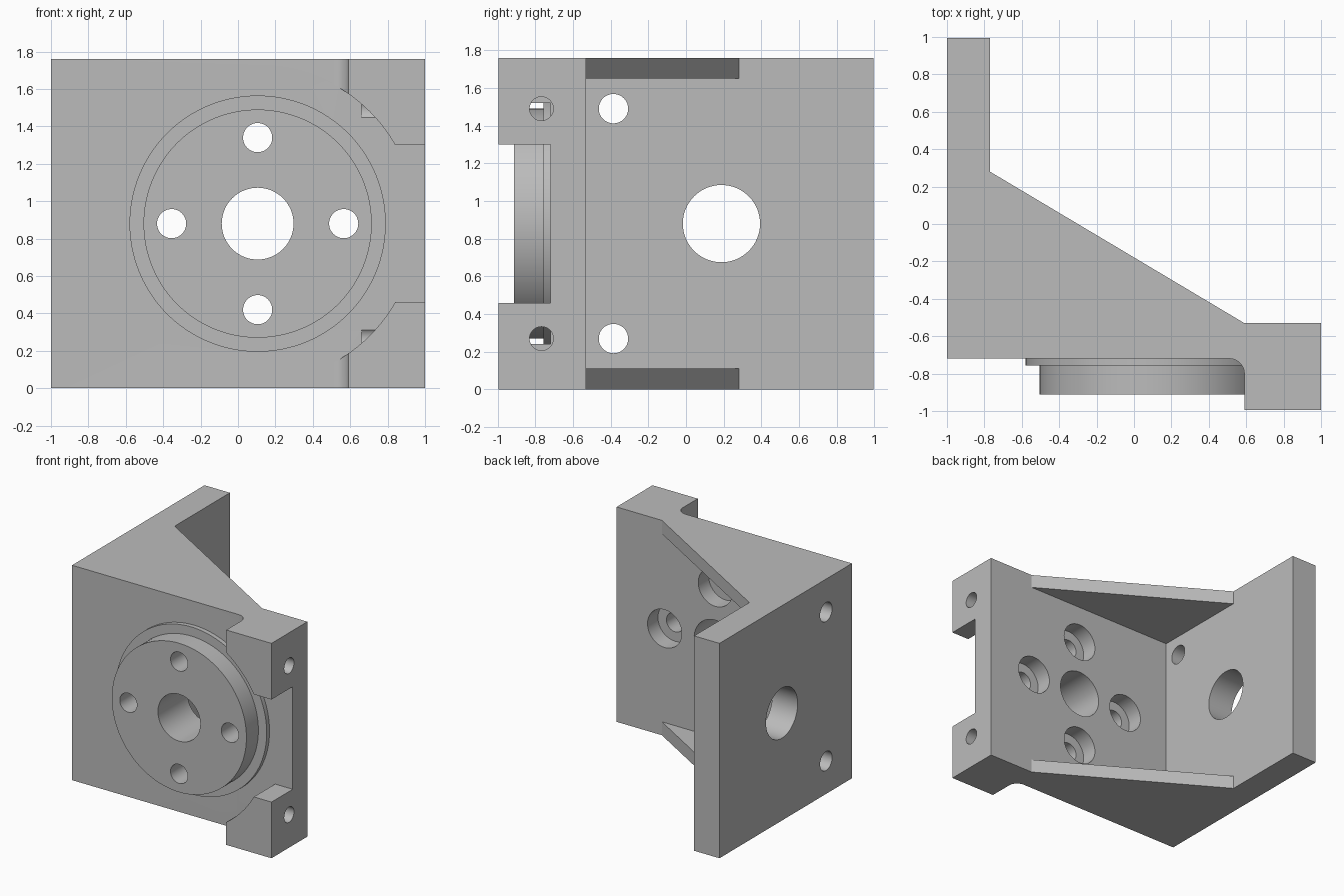
import bpy, bmesh, math
from mathutils import Matrix, Vector

default = bpy.data.objects.get("Cube")
if default:
    bpy.data.objects.remove(default, do_unlink=True)

grey = bpy.data.materials.new("machined grey")
grey.use_nodes = True
grey.diffuse_color = (0.5, 0.5, 0.5, 1)
grey.node_tree.nodes["Principled BSDF"].inputs["Base Color"].default_value = (0.5, 0.5, 0.5, 1)

HEIGHT = 1.76
MID = HEIGHT / 2
HUB_X = 0.105
FRONT, REAR = -0.72, -0.53      # faces of the front plate


def finish(name, bm):
    bmesh.ops.recalc_face_normals(bm, faces=bm.faces)
    mesh = bpy.data.meshes.new(name)
    bm.to_mesh(mesh)
    bm.free()
    mesh.materials.append(grey)
    obj = bpy.data.objects.new(name, mesh)
    bpy.context.collection.objects.link(obj)
    return obj


def prism(name, outline, z0, z1):
    bm = bmesh.new()
    face = bm.faces.new([bm.verts.new((x, y, z0)) for x, y in outline])
    top = bmesh.ops.extrude_face_region(bm, geom=[face])["geom"]
    bmesh.ops.translate(bm, vec=(0, 0, z1 - z0),
                        verts=[v for v in top if isinstance(v, bmesh.types.BMVert)])
    return finish(name, bm)


def rod(name, start, end, radius, sides=64):
    a, b = Vector(start), Vector(end)
    turn = (b - a).to_track_quat('Z', 'Y').to_matrix().to_4x4()
    bm = bmesh.new()
    bmesh.ops.create_cone(bm, cap_ends=True, segments=sides, radius1=radius,
                          radius2=radius, depth=(b - a).length,
                          matrix=Matrix.Translation((a + b) / 2) @ turn)
    return finish(name, bm)


def combine(target, tool, operation='DIFFERENCE'):
    mod = target.modifiers.new(operation.title(), 'BOOLEAN')
    mod.operation, mod.solver, mod.object = operation, 'EXACT', tool
    bpy.context.view_layer.objects.active = target
    bpy.ops.object.modifier_apply(modifier=mod.name)
    bpy.data.objects.remove(tool, do_unlink=True)


# Bracket plan, with a fillet where the clamp ears meet the front plate
fillet = [(0.51 + 0.08 * math.sin(t), FRONT - 0.08 + 0.08 * math.cos(t))
          for t in (math.pi / 2 * i / 10 for i in range(11))]
plan = [(-1, FRONT)] + fillet + [(0.59, -0.995), (1, -0.995), (1, REAR), (0.59, REAR),
                                 (-0.77, 0.28), (-0.77, 0.995), (-1, 0.995)]
bracket = prism("angle_bracket", plan, 0, HEIGHT)

# Hollow between the upper and lower gussets
combine(bracket, prism("gusset_hollow", [(-0.77, REAR), (0.59, REAR), (0.7, -0.3),
                                         (-0.6, 0.6), (-0.77, 0.28)], 0.11, HEIGHT - 0.11))

# Round clearance and straight gap that leave two ears
combine(bracket, rod("round_clearance", (HUB_X, -1.2, MID), (HUB_X, FRONT, MID), 0.847, 128))
combine(bracket, prism("ear_gap", [(0.5, -1.2), (1.2, -1.2), (1.2, FRONT), (0.5, FRONT)],
                       MID - 0.42, MID + 0.42))

# Stepped round boss
for name, radius, face in (("boss_step", 0.685, -0.757), ("boss_disc", 0.61, -0.912)):
    combine(bracket, rod(name, (HUB_X, -0.62, MID), (HUB_X, face, MID), radius, 128), 'UNION')

# Central bore and four counterbored bolt holes
combine(bracket, rod("centre_bore", (HUB_X, -1.2, MID), (HUB_X, -0.4, MID), 0.192))
for dx, dz in ((0.46, 0), (-0.46, 0), (0, 0.46), (0, -0.46)):
    x, z = HUB_X + dx, MID + dz
    combine(bracket, rod("bolt_hole", (x, -1.2, z), (x, -0.4, z), 0.078, 48))
    combine(bracket, rod("counterbore", (x, -0.665, z), (x, -0.4, z), 0.155, 48))

# Side wall bore, side wall holes and blind ear holes
combine(bracket, rod("side_bore", (-1.2, 0.188, MID), (-0.6, 0.188, MID), 0.205))
for z in (MID - 0.61, MID + 0.61):
    combine(bracket, rod("side_hole", (-1.2, -0.385, z), (-0.6, -0.385, z), 0.078, 48))
    combine(bracket, rod("ear_hole", (0.66, -0.767, z), (1.2, -0.767, z), 0.063, 48))

bpy.ops.object.select_all(action='DESELECT')
bracket.select_set(True)
bpy.context.view_layer.objects.active = bracket
bpy.ops.object.shade_smooth_by_angle(angle=math.radians(30))
